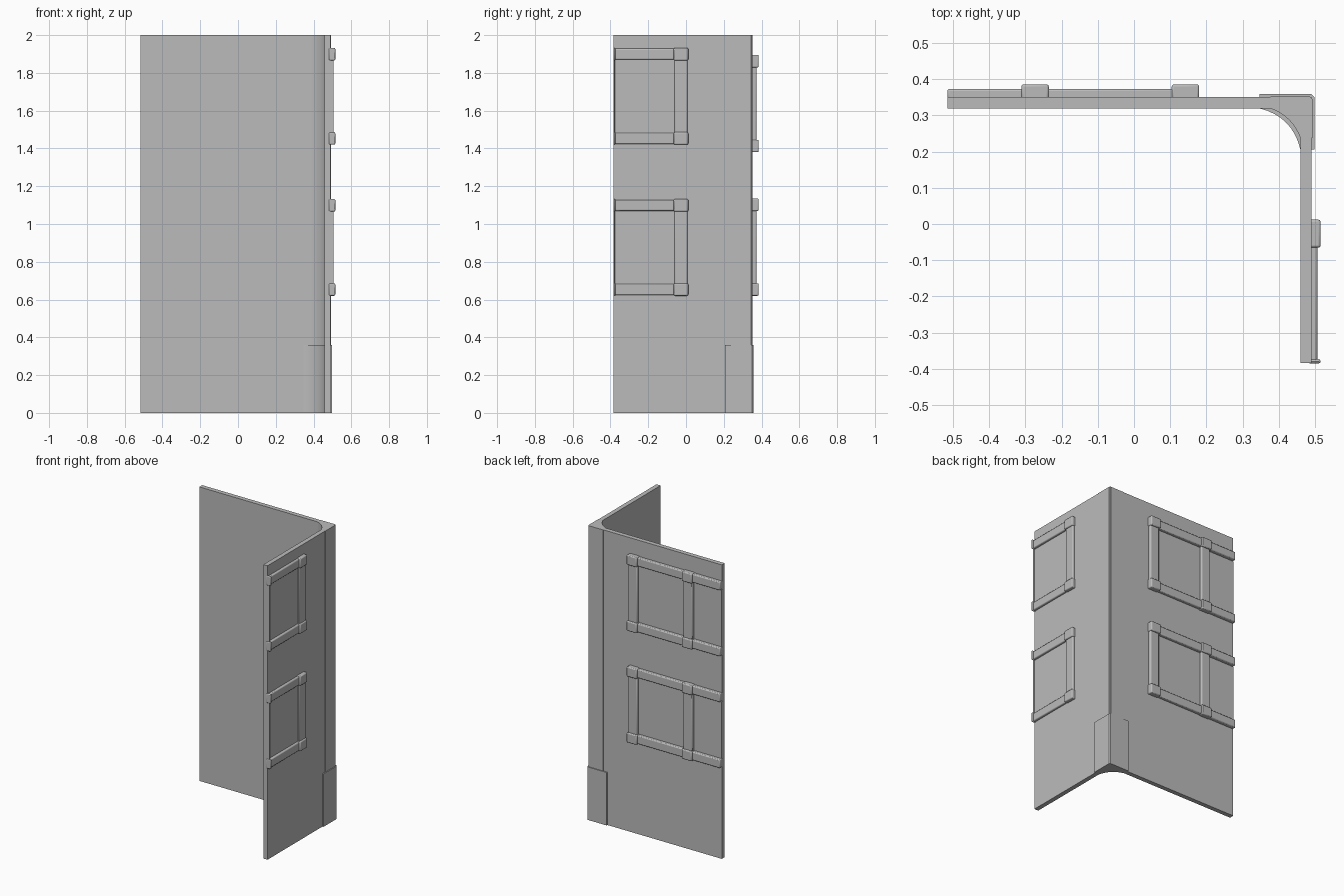
import bpy
import bmesh
import math

cube = bpy.data.objects.get("Cube")
if cube:
    bpy.data.objects.remove(cube, do_unlink=True)

grey = bpy.data.materials.new("plain grey")
grey.use_nodes = True
grey.diffuse_color = (0.5, 0.5, 0.5, 1)
grey.node_tree.nodes["Principled BSDF"].inputs["Base Color"].default_value = (0.5, 0.5, 0.5, 1)


def prism(name, outline, z0, z1, bevel=0.0, smooth=False):
    """Extrude a plan outline from z0 to z1."""
    bm = bmesh.new()
    face = bm.faces.new([bm.verts.new((x, y, z0)) for x, y in outline])
    up = bmesh.ops.extrude_face_region(bm, geom=[face])["geom"]
    bmesh.ops.translate(bm, vec=(0, 0, z1 - z0),
                        verts=[v for v in up if isinstance(v, bmesh.types.BMVert)])
    bmesh.ops.recalc_face_normals(bm, faces=bm.faces)
    mesh = bpy.data.meshes.new(name)
    bm.to_mesh(mesh)
    bm.free()
    mesh.materials.append(grey)
    obj = bpy.data.objects.new(name, mesh)
    bpy.context.collection.objects.link(obj)
    if bevel:
        mod = obj.modifiers.new("soft edges", 'BEVEL')
        mod.width = bevel
        mod.segments = 2
    if smooth:
        bpy.ops.object.select_all(action='DESELECT')
        obj.select_set(True)
        bpy.context.view_layer.objects.active = obj
        bpy.ops.object.shade_smooth_by_angle(angle=math.radians(40))
    return obj


# Two thin walls meeting in an L
BACK, SIDE, THICK = 0.35, 0.49, 0.031
LEFT_END, FRONT_END = -0.515, -0.383
prism("walls", [(LEFT_END, BACK), (SIDE, BACK), (SIDE, FRONT_END),
                (SIDE - THICK, FRONT_END), (SIDE - THICK, BACK - THICK),
                (LEFT_END, BACK - THICK)], 0, 2)


def corner_outline(reach, out):
    """Square outside, hollow curve inside, spanning both walls."""
    x1, y1, r = SIDE + out, BACK + out, 0.008
    xi, yi = SIDE - THICK, BACK - THICK
    pts = [(x1 - reach, y1), (x1 - r, y1), (x1, y1 - r), (x1, y1 - reach),
           (xi, y1 - reach)]
    start, end = y1 - reach, x1 - reach
    ctrl = (xi - 0.022, yi - 0.022)
    for i in range(1, 8):
        t = i / 8
        a, b, c = (1 - t) ** 2, 2 * t * (1 - t), t * t
        pts.append((a * xi + b * ctrl[0] + c * end, a * start + b * ctrl[1] + c * yi))
    pts.append((end, yi))
    return pts


# Corner post and its wider foot
prism("corner_post", corner_outline(0.115, 0.002), 0, 2, smooth=True)
prism("corner_post_foot", corner_outline(0.152, 0.008), 0, 0.36, smooth=True)


def plate(name, wall, u0, u1, z0, z1, depth, bevel=0.006):
    """Block standing proud of the outside of one wall."""
    u0, u1 = sorted((u0, u1))
    if wall == "back":
        a, b = BACK - 0.01, BACK + depth
        pts = [(u0, a), (u1, a), (u1, b), (u0, b)]
    else:
        a, b = SIDE - 0.01, SIDE + depth
        pts = [(a, u0), (b, u0), (b, u1), (a, u1)]
    prism(name, pts, z0, z1, bevel, smooth=bevel > 0)


def window(name, wall, start, end, stiles, z0, z1, lift, knob):
    """Rails along the wall, stiles between them and blocks at the joints."""
    bar = 0.066
    for row, z in (("lower", z0), ("upper", z1 - bar)):
        plate(f"{name}_{row}_rail", wall, start, end, z + 0.004, z + bar - 0.004, lift)
        for i, (a, b) in enumerate(stiles):
            plate(f"{name}_{row}_joint_{i + 1}", wall, a, b, z, z + bar, knob)
    for i, (a, b) in enumerate(stiles):
        plate(f"{name}_stile_{i + 1}", wall, a + 0.004, b - 0.004,
              z0 + 0.02, z1 - 0.02, lift)
    plate(f"{name}_pane", wall, start, end, z0 + bar, z1 - bar, 0.004, 0)


# Side wall windows: one full stile, the other cut off at the wall end
for label, z in (("lower", 0.62), ("upper", 1.42)):
    window(f"side_{label}_window", "side", FRONT_END, 0.008,
           [(-0.065, 0.012), (FRONT_END - 0.002, FRONT_END + 0.01)],
           z, z + 0.512, 0.016, 0.025)

# Back wall windows: two stiles, rails running on to the wall end
for label, z in (("lower", 0.62), ("upper", 1.38)):
    window(f"back_{label}_window", "back", LEFT_END, 0.176,
           [(0.104, 0.18), (-0.311, -0.235)], z, z + 0.515, 0.023, 0.035)
